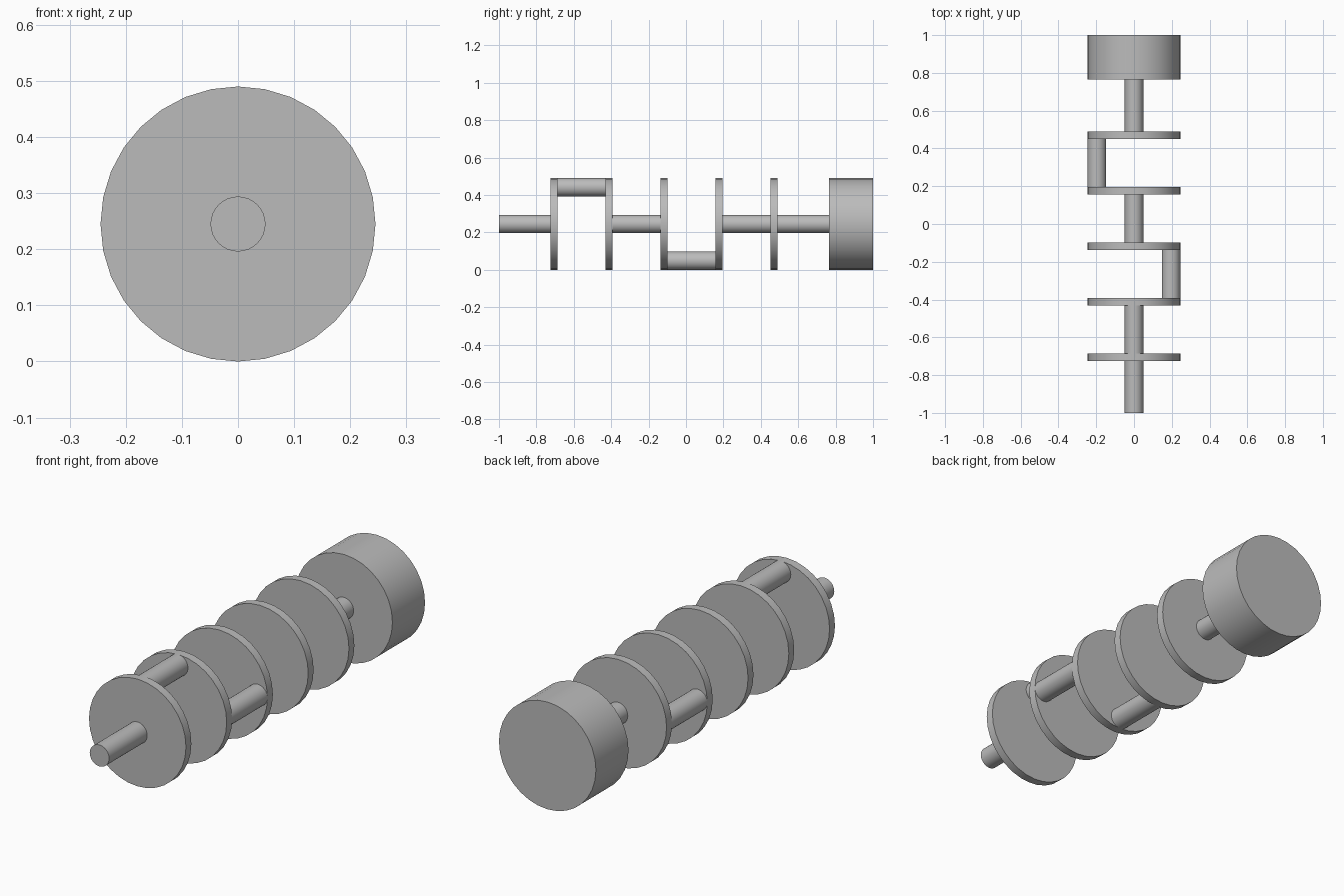
import bpy
import math

cube = bpy.data.objects.get("Cube")
if cube:
    bpy.data.objects.remove(cube, do_unlink=True)

RADIUS = 0.245      # discs and flywheel
ROD = 0.049         # shafts and crank pins
STEP = 5 / 17       # spacing between disc centres
THROW = RADIUS - ROD

steel = bpy.data.materials.new("grey steel")
steel.use_nodes = True
steel.diffuse_color = (0.5, 0.5, 0.5, 1)
steel.node_tree.nodes["Principled BSDF"].inputs["Base Color"].default_value = (0.5, 0.5, 0.5, 1)


def cylinder(name, radius, start, end, x=0, dz=0):
    """Cylinder lying along y from start to end, offset from the main axis."""
    bpy.ops.mesh.primitive_cylinder_add(
        vertices=32, radius=radius, depth=end - start,
        location=(x, (start + end) / 2, RADIUS + dz), rotation=(math.pi / 2, 0, 0))
    obj = bpy.context.object
    obj.name = name
    obj.data.materials.append(steel)
    bpy.ops.object.shade_smooth_by_angle(angle=math.radians(30))


def station(i):
    return -1 + i * STEP


# Crank discs
for i in range(1, 6):
    cylinder(f"crank_disc_{i}", RADIUS, station(i) - 0.0195, station(i) + 0.0195)

# Main shaft ends
cylinder("front_shaft", ROD, station(0), station(1))
cylinder("rear_shaft", ROD, station(5), station(6))

# Crank pins, each turned a quarter from the last
pins = {"top_pin": (0, 1), "left_pin": (1, 0), "bottom_pin": (0, -1), "right_pin": (-1, 0)}
for i, (name, (x, z)) in enumerate(pins.items(), start=1):
    cylinder(name, ROD, station(i), station(i + 1), x * THROW, z * THROW)

# Flywheel
cylinder("flywheel", RADIUS, station(6), 1)
